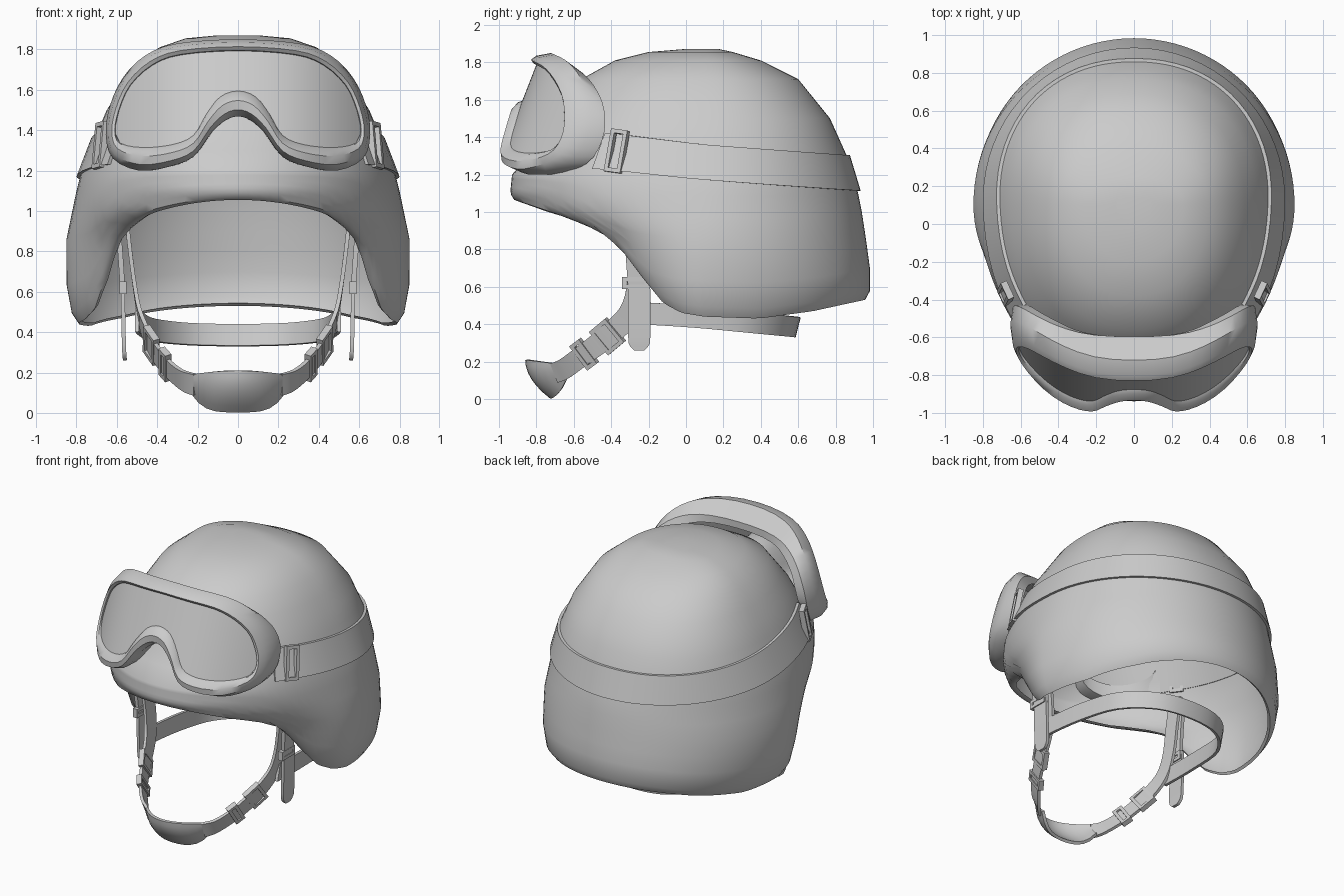
import bpy, bmesh, math
from mathutils import Vector

cube = bpy.data.objects.get("Cube")
if cube:
    bpy.data.objects.remove(cube, do_unlink=True)

grey = bpy.data.materials.new("plain grey")
grey.use_nodes = True
grey.diffuse_color = (0.6, 0.6, 0.6, 1)
grey.node_tree.nodes["Principled BSDF"].inputs["Base Color"].default_value = (0.6, 0.6, 0.6, 1)
parts = []


def finish(name, bm, mirror=False, thick=0):
    bmesh.ops.recalc_face_normals(bm, faces=bm.faces)
    mesh = bpy.data.meshes.new(name)
    bm.to_mesh(mesh)
    bm.free()
    mesh.materials.append(grey)
    ob = bpy.data.objects.new(name, mesh)
    bpy.context.collection.objects.link(ob)
    if thick:
        mod = ob.modifiers.new("thickness", 'SOLIDIFY')
        mod.thickness, mod.offset = thick, 0
    if mirror:
        ob.modifiers.new("mirror", 'MIRROR').use_axis[0] = True
    parts.append(ob)


def loft(name, rings, around=True, along=False, close_end=True, **kw):
    """Skin a list of equally long rings."""
    bm = bmesh.new()
    rows = [[bm.verts.new(p) for p in r] for r in rings]
    n = len(rows[0])
    for i in range(len(rows) if along else len(rows) - 1):
        a, b = rows[i], rows[(i + 1) % len(rows)]
        for j in range(n if around else n - 1):
            k = (j + 1) % n
            bm.faces.new((a[j], a[k], b[k], b[j]))
    if around and not along:
        bm.faces.new(rows[0])
        if close_end:
            bm.faces.new(rows[-1])
    finish(name, bm, **kw)


def table(rows, t):
    """Linear look-up in rows sorted by their first value."""
    t = min(max(t, rows[0][0]), rows[-1][0])
    for a, b in zip(rows, rows[1:]):
        if t <= b[0]:
            s = (t - a[0]) / (b[0] - a[0])
            return [u + (v - u) * s for u, v in zip(a[1:], b[1:])]


def spline(pts, steps, closed=False):
    """Catmull-Rom through points of any dimension."""
    n, out = len(pts), []
    for i in range(n if closed else n - 1):
        p = [pts[(i + d) % n] if closed else pts[min(max(i + d, 0), n - 1)] for d in (-1, 0, 1, 2)]
        for s in range(steps):
            t = s / steps
            out.append([0.5 * (2 * b + (c - a) * t + (2 * a - 5 * b + 4 * c - d) * t * t
                               + (3 * b - a - 3 * c + d) * t ** 3) for a, b, c, d in zip(*p)])
    return out if closed else out + [list(pts[-1])]


# Helmet shell: horizontal sections (height, half width, front y, back y, squareness)
MID = 0.1
SECTIONS = [(.43, .8, -.3, .93, 1), (.54, .84, -.38, .98, 1), (.65, .85, -.46, .99, 1),
            (.87, .85, -.63, .96, 1), (1.0, .82, -.88, .94, 1), (1.1, .8, -.94, .92, 1),
            (1.2, .775, -.93, .89, .96), (1.3, .735, -.84, .86, .92), (1.5, .65, -.72, .77, .9),
            (1.71, .515, -.56, .6, .9), (1.81, .39, -.38, .4, .9), (1.855, .26, -.2, .25, .95),
            (1.87, .1, -.02, .18, 1)]
# Rim height by cosine of the angle from the front
RIM = [(-1, .53), (-.7, .47), (-.36, .43), (0, .44), (.3, .46), (.49, .51), (.6, .63), (.66, .77),
       (.72, .88), (.78, .935), (.84, .985), (1, 1.055)]


def shell(a, z, grow=0.0, scale=1.0):
    w, f, b, e = table(SECTIONS, z)
    c, s = math.cos(a), math.sin(a)
    reach = (MID - f if c > 0 else b - MID) + grow
    x = math.copysign(abs(s) ** e, s) * (w + grow)
    y = math.copysign(abs(c) ** e, c) * reach
    return Vector((x * scale, MID - y * scale, z))


COLS = 96
angles = [math.tau * i / COLS for i in range(COLS)]


def skirt(u, scale=1.0):
    ring = []
    for a in angles:
        rim = table(RIM, math.cos(a))[0]
        ring.append(shell(a, 1.2 + (rim - 1.2) * u, scale=scale))
    return ring


rings = [[shell(a, z) for a in angles] for z in (1.87, 1.855, 1.81, 1.71, 1.6, 1.5, 1.4, 1.3, 1.2)]
rings += [skirt(u) for u in (.15, .3, .45, .6, .75, .93)]
rings += [skirt(1, .98), skirt(.98, .955)]
loft("helmet_shell", rings, close_end=False)

# Goggle strap hugging the shell
strap = []
for i in range(49):
    a = math.radians(55 + 250 * i / 48)
    y = shell(a, 1.3).y
    top = table([(-.42, 1.42), (.1, 1.36), (.9, 1.3)], y)[0]
    low = table([(-.42, 1.23), (0, 1.18), (.9, 1.11)], y)[0]
    strap.append([shell(a, top, .018), shell(a, low, .018), shell(a, low, -.003), shell(a, top, -.003)])
loft("goggle_strap", strap)

# Goggles: half outline as lens x, lens z, outer x, outer z
HALF = [(0, 1.79, 0, 1.85), (.28, 1.77, .3, 1.83), (.42, 1.72, .46, 1.77), (.53, 1.62, .57, 1.66),
        (.585, 1.5, .635, 1.52), (.605, 1.4, .655, 1.38), (.58, 1.34, .62, 1.26), (.47, 1.32, .49, 1.2),
        (.32, 1.335, .34, 1.22), (.22, 1.38, .22, 1.27), (.16, 1.48, .13, 1.39), (.09, 1.57, .06, 1.45),
        (0, 1.6, 0, 1.468)]


def lens_y(x, z):
    return -.8 - .39 * (1.8 - z) + 1.05 * abs(x) ** 2.5


outline = HALF + [(-a, b, -c, d) for a, b, c, d in HALF[-2:0:-1]]
frame = []
for xl, zl, xo, zo in spline(outline, 3, closed=True):
    def at(t, dy):
        x, z = xl + (xo - xl) * t, zl + (zo - zl) * t
        return (x, lens_y(x, z) + dy, z)
    back = -.61 - .3 * (1.8 - zo) + 1.02 * abs(xo) ** 3
    zb = zo - .22 * max(0, zo - 1.5)
    frame.append([at(0, .02), at(.1, -.015), at(.4, -.035), at(.75, -.015), at(1, .06),
                  (xo * .98, back, zb), (xl * .95, back, zb + (zl - zo) * .8)])
loft("goggle_frame", frame, along=True)

upper = [(p[0], p[1]) for p in HALF[:6]]
lower = [(p[0], p[1]) for p in HALF[:4:-1]]
glass = []
for i in range(41):
    x = -.605 + 1.21 * i / 40
    hi, lo = table(upper, abs(x))[0] + .015, table(lower, abs(x))[0] - .015
    col = [lo + (hi - lo) * k / 6 for k in range(7)]
    glass.append([(x, lens_y(x, z) + .01, z) for z in col])
loft("goggle_lens", glass, around=False, thick=.01)


def ribbon(name, pts, across=None, thick=.02, steps=4, mirror=True):
    """Flat strap along (x, y, z, width) points."""
    path = spline(pts, steps)
    rings = []
    for i, p in enumerate(path):
        t = Vector(path[min(i + 1, len(path) - 1)][:3]) - Vector(path[max(i - 1, 0)][:3])
        w = Vector(across) if across else Vector((0, -t.z, t.y)).normalized()
        n = t.cross(w).normalized() * thick / 2
        w, c = w * p[3] / 2, Vector(p[:3])
        rings.append([c + w + n, c - w + n, c - w - n, c + w - n])
    loft(name, rings, mirror=mirror)


def buckle(name, centre, along, across, length, width, bar=.022):
    """Rectangular frame of four bars, mirrored to both sides."""
    bm = bmesh.new()
    c, a = Vector(centre), Vector(along).normalized()
    n = a.cross(Vector(across)).normalized()
    b = n.cross(a)
    for s in (-1, 1):
        for o, la, lb in ((a * s * length / 2, bar, width), (b * s * width / 2, length + bar, bar)):
            made = bmesh.ops.create_cube(bm, size=1)
            for v in made["verts"]:
                v.co = c + o + a * v.co.x * la + b * v.co.y * lb + n * v.co.z * bar * 1.6
    finish(name, bm, mirror=True)


buckle("goggle_strap_buckles", (.68, -.37, 1.325), (.42, .9, -.12), (-.05, .25, .97), .075, .21)

# Chin harness
ribbon("chin_straps", [(.215, -.7, .14, .11), (.28, -.645, .165, .11), (.36, -.55, .235, .11),
                       (.43, -.42, .335, .12), (.48, -.3, .46, .12), (.51, -.26, .62, .11),
                       (.54, -.26, .85, .11), (.56, -.25, 1.05, .11)])
buckle("lower_chin_buckles", (.362, -.545, .24), (.08, .12, .09), (0, -.6, .8), .05, .14)
buckle("upper_chin_buckles", (.43, -.42, .335), (.07, .12, .1), (0, -.6, .8), .1, .14)
ribbon("side_tabs", [(.57, -.25, .63, .1), (.57, -.25, .58, .12), (.565, -.25, .34, .12),
                     (.562, -.25, .285, .1), (.56, -.25, .26, .05)], across=(0, 1, 0), steps=2)
ribbon("side_hangers", [(.6, -.27, 1.0, .11), (.585, -.27, .82, .11), (.57, -.26, .6, .1)],
       across=(0, 1, 0), thick=.025)
buckle("side_tab_buckles", (.57, -.27, .62), (0, 0, 1), (0, 1, 0), .04, .12)
nape = [(.5, -.27, .46, .12), (.48, .05, .44, .12), (.42, .35, .41, .115), (.24, .54, .39, .11)]
nape += [(0, .59, .385, .11)] + [(-x, y, z, w) for x, y, z, w in nape[::-1]]
ribbon("nape_strap", nape, across=(0, .25, .97), mirror=False)

# Chin cup: curved plate
cup = []
for i in range(13):
    u = i / 6 - 1
    top, low = .21 - .02 * u * u, .01 + .09 * u ** 4
    col = [k / 6 for k in range(7)]
    cup.append([(.225 * u, -.85 + .15 * u * u + v * v * (.13 - .07 * u * u), top + (low - top) * v)
                for v in col])
loft("chin_cup", cup, around=False, thick=.02)

# Bake modifiers, then smooth shading with sharp edges kept
graph = bpy.context.evaluated_depsgraph_get()
graph.update()
baked = [bpy.data.meshes.new_from_object(ob.evaluated_get(graph)) for ob in parts]
bpy.ops.object.select_all(action='DESELECT')
for ob, mesh in zip(parts, baked):
    ob.modifiers.clear()
    ob.data = mesh
    ob.select_set(True)
bpy.context.view_layer.objects.active = parts[0]
bpy.ops.object.shade_smooth_by_angle(angle=math.radians(40))
